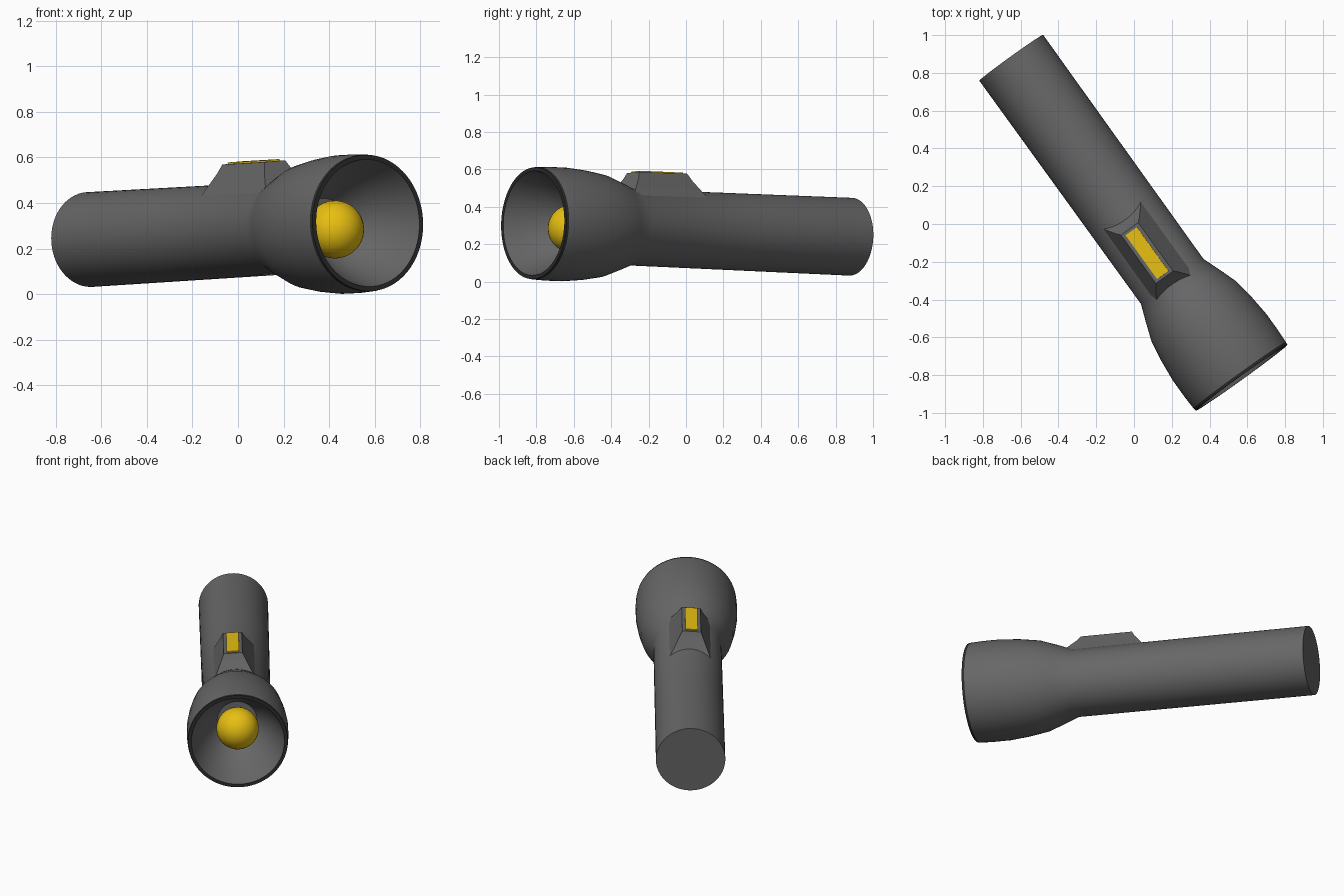
import bpy, bmesh, math
from mathutils import Matrix, Vector

if "Cube" in bpy.data.objects:
    bpy.data.objects.remove(bpy.data.objects["Cube"])


def material(name, rgb):
    m = bpy.data.materials.new(name)
    m.diffuse_color = (*rgb, 1)
    m.use_nodes = True
    m.node_tree.nodes["Principled BSDF"].inputs["Base Color"].default_value = m.diffuse_color
    return m


GREY = material("dark grey", (0.135, 0.135, 0.135))
BLACK = material("rim black", (0.025, 0.025, 0.025))
YELLOW = material("yellow", (0.80, 0.52, 0.006))

# Torch frame: local -y runs from the tail to the head, local z is up
tail = Vector((-0.65, 0.88, 0.24))
axis = (Vector((0.57, -0.815, 0.3125)) - tail).normalized()
side = axis.cross(Vector((0, 0, 1))).normalized() * -1
up = axis.cross(side)
FRAME = Matrix((side, -axis, up)).transposed().to_4x4()
FRAME = Matrix.Translation(tail) @ FRAME @ Matrix.Rotation(math.radians(-4), 4, 'Y')


def finish(name, bm, mats, angle=30):
    bmesh.ops.recalc_face_normals(bm, faces=bm.faces)
    bm.transform(FRAME)
    me = bpy.data.meshes.new(name)
    bm.to_mesh(me)
    bm.free()
    for m in mats:
        me.materials.append(m)
    ob = bpy.data.objects.new(name, me)
    bpy.context.collection.objects.link(ob)
    bpy.ops.object.select_all(action='DESELECT')
    ob.select_set(True)
    bpy.context.view_layer.objects.active = ob
    bpy.ops.object.shade_smooth_by_angle(angle=math.radians(angle))
    return ob


def skin(bm, rings):
    """Join successive rings of vertices and cap both ends."""
    n = len(rings[0])
    for a, b in zip(rings, rings[1:]):
        for i in range(n):
            j = (i + 1) % n
            bm.faces.new((a[i], a[j], b[j], b[i]))
    bm.faces.new(rings[0])
    bm.faces.new(rings[-1])


def tiers(name, levels, centre, mat):
    """Stack of rectangles: (height, half length, half width)."""
    bm = bmesh.new()
    rings = [[bm.verts.new((sx * w, -centre + sy * l, h))
              for sx, sy in ((-1, -1), (1, -1), (1, 1), (-1, 1))]
             for h, l, w in levels]
    skin(bm, rings)
    return finish(name, bm, [mat], 20)


# Body, flared head, rim and reflector cup as one turned profile (t, radius)
profile = [(0, 0.208), (0.73, 0.206), (1.46, 0.204), (1.55, 0.238), (1.655, 0.275),
           (1.77, 0.293), (1.89, 0.304), (2.0, 0.304), (2.072, 0.301), (2.088, 0.299),
           (2.088, 0.279), (2.0, 0.25), (1.88, 0.195), (1.76, 0.12)]
SEG = 64
bm = bmesh.new()
rings = [[bm.verts.new((r * math.cos(2 * math.pi * i / SEG), -t,
                        r * math.sin(2 * math.pi * i / SEG)))
          for i in range(SEG)] for t, r in profile]
skin(bm, rings)
for f in bm.faces:
    f.material_index = 1 if f.calc_center_median().y < -2.075 else 0
finish("torch_body", bm, [GREY, BLACK])

# Bulb
bm = bmesh.new()
bmesh.ops.create_uvsphere(bm, u_segments=32, v_segments=20, radius=0.127,
                          matrix=Matrix.Translation((0, -1.84, -0.02)))
finish("bulb", bm, [YELLOW])

# Switch housing and button
tiers("switch_housing", [(0.14, 0.26, 0.135), (0.255, 0.178, 0.075), (0.295, 0.158, 0.056)],
      1.27, GREY)
tiers("switch_button", [(0.285, 0.143, 0.037), (0.302, 0.143, 0.037)], 1.27, YELLOW)
